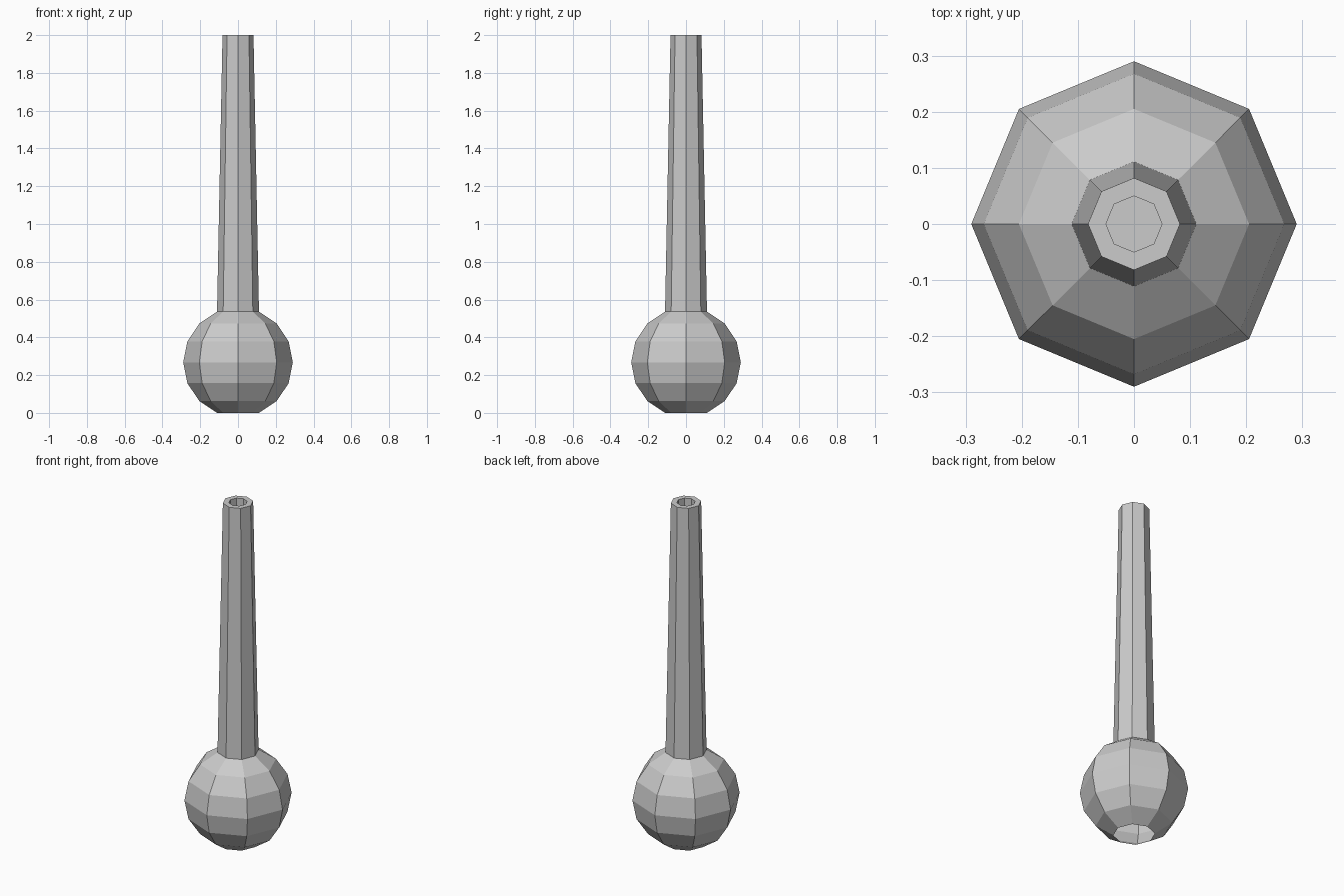
import bpy, bmesh
from math import cos, sin, pi, radians

if "Cube" in bpy.data.objects:
    bpy.data.objects.remove(bpy.data.objects["Cube"])

SIDES = 8
R, CZ = 0.29, 0.268  # bulb radius and centre height

# bulb bands from the open bottom ring up to the neck
profile = [(R * cos(radians(a)), CZ + R * sin(radians(a)))
           for a in (-67.5, -45, -22.5, 0, 22.5, 45, 67.5)]
profile[0] = (profile[0][0], 0.0)
# tapered stem, rim and blind hole in its top
profile += [(0.082, 2.0), (0.05, 2.0), (0.05, 1.85)]

bm = bmesh.new()
rings = [[bm.verts.new((r * cos(2 * pi * i / SIDES), r * sin(2 * pi * i / SIDES), z))
          for i in range(SIDES)] for r, z in profile]
for low, high in zip(rings, rings[1:]):
    for i in range(SIDES):
        j = (i + 1) % SIDES
        bm.faces.new((low[i], low[j], high[j], high[i]))
# floor of the hole
bm.faces.new(rings[-1])

mesh = bpy.data.meshes.new("bulb_and_stem")
bm.to_mesh(mesh)
bm.free()
bpy.context.collection.objects.link(bpy.data.objects.new("bulb_and_stem", mesh))
